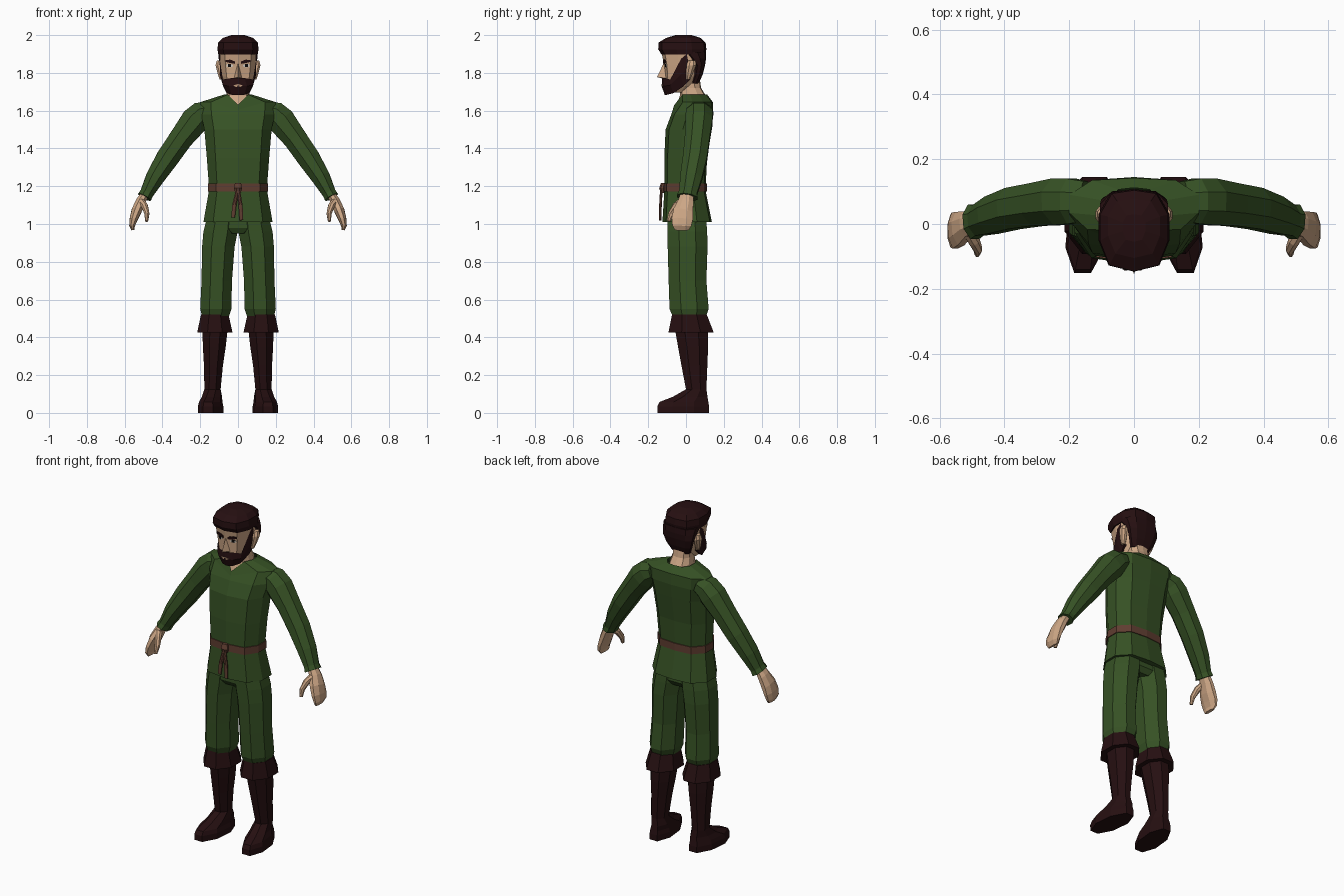
import bpy, bmesh, math
from mathutils import Vector
from mathutils.bvhtree import BVHTree


def material(name, r, g, b):
    m = bpy.data.materials.new(name)
    m.diffuse_color = (r, g, b, 1)
    return m


GREEN = material("green_cloth", 0.037, 0.083, 0.018)
SKIN = material("skin", 0.62, 0.39, 0.24)
DARK = material("dark_brown", 0.019, 0.0048, 0.0055)
BELT = material("belt_brown", 0.115, 0.047, 0.03)
BLACK = material("black", 0.004, 0.003, 0.003)
WHITE = material("eye_white", 0.7, 0.66, 0.6)

# Cross-sections: body outline (flat front, rounded back) and octagon
HALF = [(0.72, -0.85), (1, -0.25), (1, 0.4), (0.65, 0.92)]
BODY = [(0, -1)] + HALF + [(0, 1)] + [(-x, y) for x, y in reversed(HALF)]
OCT = [(math.cos(a) / 0.924, math.sin(a) / 0.924)
       for a in [math.pi / 8 + i * math.pi / 4 for i in range(8)]]


def mesh(name, verts, faces, mat):
    bm = bmesh.new()
    vs = [bm.verts.new(v) for v in verts]
    for f in faces:
        bm.faces.new([vs[i] for i in f])
    bmesh.ops.recalc_face_normals(bm, faces=bm.faces)
    me = bpy.data.meshes.new(name)
    bm.to_mesh(me)
    bm.free()
    me.materials.append(mat)
    ob = bpy.data.objects.new(name, me)
    bpy.context.collection.objects.link(ob)
    return ob


def skin_rings(name, rings, mat, cap_top=True, side=1):
    n = len(rings[0])
    verts = [(p[0] * side, p[1], p[2]) for r in rings for p in r]
    faces = [(k * n + i, k * n + (i + 1) % n, (k + 1) * n + (i + 1) % n, (k + 1) * n + i)
             for k in range(len(rings) - 1) for i in range(n)]
    faces.append(tuple(range(n)))
    if cap_top:
        faces.append(tuple(range(len(verts) - n, len(verts))))
    return mesh(name, verts, faces, mat)


def stack(sections, profile=OCT):
    """Level rings from (z, x0, x1, y0, y1)."""
    return [[Vector(((a + b) / 2 + px * (b - a) / 2, (c + d) / 2 + py * (d - c) / 2, z))
             for px, py in profile] for z, a, b, c, d in sections]


def centred(sections):
    """Body rings from (z, half width, front y, back y)."""
    return stack([(z, -w, w, f, b) for z, w, f, b in sections], BODY)


def tube(sections):
    """Rings along a path from (x, y, z, radius, depth radius)."""
    pts = [Vector(s[:3]) for s in sections]
    rings = []
    for i, s in enumerate(sections):
        d = (pts[min(i + 1, len(pts) - 1)] - pts[max(i - 1, 0)]).normalized()
        v = Vector((0, 1, 0))
        v = (v - d * d.dot(v)).normalized()
        u = d.cross(v)
        rings.append([pts[i] + u * px * s[3] + v * py * s[4] for px, py in OCT])
    return rings


# Tunic with a V-shaped collar
tunic = centred([
    (1.01, 0.183, -0.125, 0.137), (1.17, 0.155, -0.115, 0.105), (1.215, 0.155, -0.115, 0.105),
    (1.35, 0.165, -0.115, 0.112), (1.50, 0.178, -0.108, 0.135), (1.58, 0.195, -0.078, 0.145),
    (1.645, 0.20, -0.03, 0.142), (1.685, 0.075, -0.03, 0.112)])
tunic[-2][0] = Vector((0, -0.070, 1.605))
tunic[-1][0] = Vector((0, -0.062, 1.63))
skin_rings("tunic", tunic, GREEN, cap_top=False)

# Belt with knot and hanging tails
skin_rings("belt", centred([(1.172, 0.160, -0.120, 0.110), (1.215, 0.160, -0.120, 0.110)]), BELT)
skin_rings("belt_knot", stack([(1.165, -0.014, 0.014, -0.135, -0.11),
                               (1.19, -0.022, 0.022, -0.142, -0.11),
                               (1.218, -0.016, 0.016, -0.132, -0.11)]), BELT)
for name, x, z in (("belt_tail_left", 0.018, 1.02), ("belt_tail_right", -0.026, 1.035)):
    skin_rings(name, tube([(0, -0.130, 1.19, 0.009, 0.007), (x * 0.75, -0.135, 1.10, 0.011, 0.007),
                           (x, -0.137, z, 0.010, 0.006)]), BELT)

# Hips under the tunic
skin_rings("hips", stack([(0.95, -0.07, 0.07, -0.075, 0.085), (0.98, -0.14, 0.14, -0.095, 0.105),
                          (1.05, -0.15, 0.15, -0.095, 0.1)]), GREEN)

for label, s in (("left", 1), ("right", -1)):
    # Sleeve and hand
    skin_rings("sleeve_" + label, tube([
        (0.15, 0.070, 1.600, 0.050, 0.062), (0.192, 0.070, 1.585, 0.066, 0.070),
        (0.228, 0.069, 1.548, 0.074, 0.072), (0.300, 0.060, 1.455, 0.063, 0.066),
        (0.373, 0.048, 1.350, 0.060, 0.064), (0.440, 0.027, 1.245, 0.049, 0.058),
        (0.482, 0.011, 1.165, 0.036, 0.048), (0.495, 0.007, 1.142, 0.038, 0.054)]), GREEN, side=s)
    skin_rings("hand_" + label, tube([
        (0.488, 0.006, 1.165, 0.020, 0.032), (0.515, 0.000, 1.120, 0.026, 0.040),
        (0.537, -0.014, 1.070, 0.027, 0.052), (0.553, -0.020, 1.025, 0.021, 0.056),
        (0.561, -0.022, 0.990, 0.015, 0.050), (0.556, -0.022, 0.968, 0.008, 0.036)]), SKIN, side=s)
    skin_rings("thumb_" + label, tube([
        (0.515, -0.015, 1.125, 0.018, 0.020), (0.494, -0.052, 1.095, 0.017, 0.019),
        (0.482, -0.078, 1.055, 0.013, 0.016), (0.484, -0.092, 1.015, 0.008, 0.010)]), SKIN, side=s)

    # Trouser leg, boot cuff and boot
    skin_rings("trouser_leg_" + label, stack([
        (1.05, 0.0, 0.160, -0.100, 0.105), (0.96, 0.002, 0.183, -0.098, 0.112),
        (0.88, 0.018, 0.190, -0.097, 0.114), (0.70, 0.032, 0.193, -0.092, 0.108),
        (0.55, 0.035, 0.200, -0.087, 0.120), (0.51, 0.048, 0.190, -0.070, 0.105)]), GREEN, side=s)
    skin_rings("boot_cuff_" + label, stack([
        (0.425, 0.030, 0.215, -0.092, 0.145), (0.430, 0.030, 0.215, -0.092, 0.145),
        (0.520, 0.050, 0.196, -0.074, 0.110)]), DARK, side=s)
    boot = stack([
        (0.0, 0.082, 0.205, -0.150, 0.122), (0.035, 0.082, 0.205, -0.152, 0.122),
        (0.058, 0.087, 0.200, -0.140, 0.118), (0.085, 0.090, 0.190, -0.070, 0.114),
        (0.125, 0.092, 0.178, 0.000, 0.108), (0.25, 0.080, 0.180, -0.024, 0.113),
        (0.35, 0.065, 0.186, -0.042, 0.117), (0.44, 0.055, 0.188, -0.058, 0.115)])
    for ring in boot[:4]:
        for p in ring:          # toes turned out
            p.x -= 0.1 * p.y
    skin_rings("boot_" + label, boot, DARK, side=s)

    # Ear
    skin_rings("ear_" + label, stack([
        (1.765, 0.075, 0.097, 0.000, 0.022), (1.79, 0.075, 0.106, 0.000, 0.034),
        (1.84, 0.080, 0.119, 0.002, 0.054), (1.865, 0.080, 0.112, 0.012, 0.050)]), SKIN, side=s)

# Neck and head
skin_rings("neck", centred([(1.60, 0.075, -0.060, 0.100), (1.68, 0.062, -0.032, 0.104),
                            (1.72, 0.055, -0.030, 0.080), (1.79, 0.055, -0.030, 0.070)]), SKIN)
head = skin_rings("head", centred([
    (1.695, 0.040, -0.095, 0.000), (1.73, 0.066, -0.108, 0.040), (1.78, 0.083, -0.111, 0.070),
    (1.84, 0.092, -0.116, 0.088), (1.90, 0.097, -0.128, 0.098), (1.95, 0.090, -0.110, 0.085)]), SKIN)

# Hair: crown and the back of the head
skin_rings("hair_crown", centred([
    (1.898, 0.104, -0.130, 0.102), (1.925, 0.109, -0.147, 0.108), (1.960, 0.105, -0.146, 0.104),
    (1.985, 0.080, -0.105, 0.078), (2.0, 0.035, -0.055, 0.030)]), DARK)
skin_rings("hair_back", centred([
    (1.745, 0.058, 0.020, 0.068), (1.79, 0.080, 0.032, 0.088), (1.84, 0.096, 0.036, 0.101),
    (1.875, 0.102, 0.000, 0.106), (1.91, 0.105, -0.045, 0.106)]), DARK)

# Beard: columns from sideburn to chin, each top, middle, bottom and under the jaw
half = [
    [(0.097, 0.004, 1.900), (0.096, 0.018, 1.830), (0.086, 0.022, 1.765), (0.060, 0.022, 1.765)],
    [(0.097, -0.026, 1.875), (0.096, -0.030, 1.790), (0.079, -0.012, 1.730), (0.050, 0.000, 1.745)],
    [(0.080, -0.083, 1.765), (0.079, -0.083, 1.735), (0.060, -0.066, 1.693), (0.035, -0.020, 1.725)],
    [(0.036, -0.115, 1.772), (0.047, -0.116, 1.730), (0.034, -0.101, 1.684), (0.020, -0.025, 1.720)],
    [(0.000, -0.126, 1.772), (0.000, -0.129, 1.730), (0.000, -0.112, 1.682), (0.000, -0.025, 1.720)]]
cols = half + [[(-x, y, z) for x, y, z in c] for c in reversed(half[:-1])]
mesh("beard", [p for c in cols for p in c],
     [(c * 4 + r, c * 4 + r + 1, c * 4 + r + 5, c * 4 + r + 4)
      for c in range(len(cols) - 1) for r in range(3)], DARK)

# Nose
mesh("nose", [(0, -0.116, 1.855), (0, -0.154, 1.778), (0.021, -0.106, 1.772),
              (-0.021, -0.106, 1.772), (0, -0.108, 1.766)],
     [(0, 1, 2), (0, 3, 1), (1, 4, 2), (1, 3, 4), (0, 2, 4, 3)], SKIN)


# Face details: thin plates laid on the surface beneath them
def plate(name, outline, mat, target, lift, s=1):
    tree = BVHTree.FromPolygons([v.co for v in target.data.vertices],
                                [p.vertices for p in target.data.polygons])
    front = []
    for x, z in outline:
        hit = tree.ray_cast(Vector((x * s, -1, z)), Vector((0, 1, 0)))[0]
        front.append(Vector((x * s, (hit.y if hit else -0.1) - lift, z)))
    back = [p + Vector((0, 0.006, 0)) for p in front]
    n = len(front)
    mesh(name, back + front, [tuple(range(n)), tuple(range(n, 2 * n))] +
         [(i, (i + 1) % n, n + (i + 1) % n, n + i) for i in range(n)], mat)


for label, s in (("left", 1), ("right", -1)):
    plate("eye_" + label, [(0.026, 1.834), (0.045, 1.828), (0.062, 1.836), (0.058, 1.846), (0.028, 1.844)],
          WHITE, head, 0.002, s)
    plate("pupil_" + label, [(0.036, 1.830), (0.052, 1.831), (0.053, 1.847), (0.037, 1.847)],
          BLACK, head, 0.004, s)
    plate("eyebrow_" + label, [(0.015, 1.848), (0.040, 1.852), (0.066, 1.858),
                               (0.066, 1.868), (0.042, 1.870), (0.016, 1.861)], DARK, head, 0.006, s)
plate("mouth", [(-0.026, 1.733), (-0.012, 1.726), (0.012, 1.726), (0.026, 1.733), (0.0, 1.741)],
      SKIN, bpy.data.objects["beard"], 0.003)
